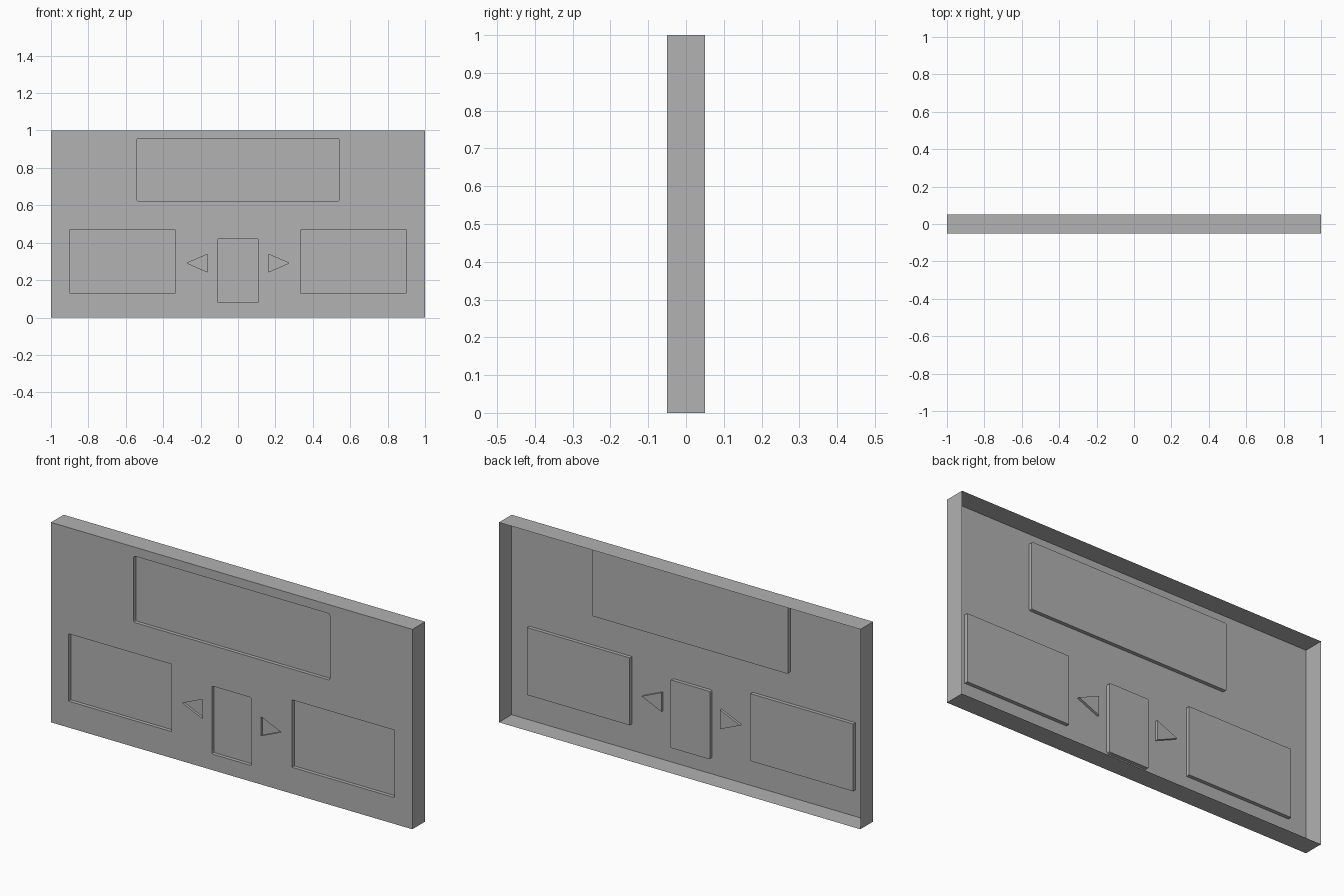
import bpy
import bmesh
import math

if "Cube" in bpy.data.objects:
    bpy.data.objects.remove(bpy.data.objects["Cube"], do_unlink=True)

GREY = (0.445, 0.445, 0.445, 1.0)
grey = bpy.data.materials.new("plain grey")
grey.use_nodes = True
grey.diffuse_color = GREY
grey.node_tree.nodes["Principled BSDF"].inputs["Base Color"].default_value = GREY

FRONT, BACK = -0.05, 0.05


def rectangle(x0, x1, z0, z1, r=0.0):
    """Outline of a rectangle, with rounded corners when r is set."""
    if not r:
        return [(x0, z0), (x1, z0), (x1, z1), (x0, z1)]
    centres = [(x1 - r, z1 - r), (x0 + r, z1 - r), (x0 + r, z0 + r), (x1 - r, z0 + r)]
    return [(cx + r * math.cos(a), cz + r * math.sin(a))
            for i, (cx, cz) in enumerate(centres)
            for a in [(i + s / 2) * math.pi / 2 for s in range(3)]]


def mirrored(outline):
    return [(-x, z) for x, z in reversed(outline)]


bm = bmesh.new()


def loop(outline, y):
    return [bm.verts.new((x, y, z)) for x, z in outline]


def ring(verts):
    return list(zip(verts, verts[1:] + verts[:1]))


def walls(front, back):
    for (a, b), (c, d) in zip(ring(front), ring(back)):
        bm.faces.new((a, b, d, c))


# Open-backed outer frame
panel_edge = loop(rectangle(-1, 1, 0, 1), FRONT)
walls(panel_edge, loop(rectangle(-1, 1, 0, 1), BACK))
panel_loops = [panel_edge]

# Recessed trays and arrows, as (outline, depth)
side_tray = rectangle(0.334, 0.902, 0.132, 0.469)
arrow = [(0.162, 0.243), (0.273, 0.291), (0.162, 0.339)]
recesses = [
    (rectangle(-0.543, 0.543, 0.623, 0.955, 0.008), 0.018),
    (rectangle(-0.11, 0.11, 0.08, 0.42, 0.008), 0.018),
    (side_tray, 0.018), (mirrored(side_tray), 0.018),
    (arrow, 0.012), (mirrored(arrow), 0.012),
]
for outline, depth in recesses:
    rim = loop(outline, FRONT)
    floor = loop(outline, FRONT + depth)
    # Recess walls face inward, so wind them the other way
    walls(rim[::-1], floor[::-1])
    bm.faces.new(floor)
    panel_loops.append(rim)

# Front sheet filled around the recess openings
edges = [bm.edges.get(pair) for verts in panel_loops for pair in ring(verts)]
bmesh.ops.triangle_fill(bm, use_beauty=True, use_dissolve=False,
                        edges=edges, normal=(0, -1, 0))
bmesh.ops.recalc_face_normals(bm, faces=bm.faces[:])

# The front sheet faces -y
sheet = max(bm.faces, key=lambda f: f.calc_area())
if sheet.normal.y > 0.5:
    bmesh.ops.reverse_faces(bm, faces=bm.faces[:])

mesh = bpy.data.meshes.new("recessed_panel")
bm.to_mesh(mesh)
bm.free()
mesh.materials.append(grey)
panel = bpy.data.objects.new("recessed_panel", mesh)
bpy.context.collection.objects.link(panel)
